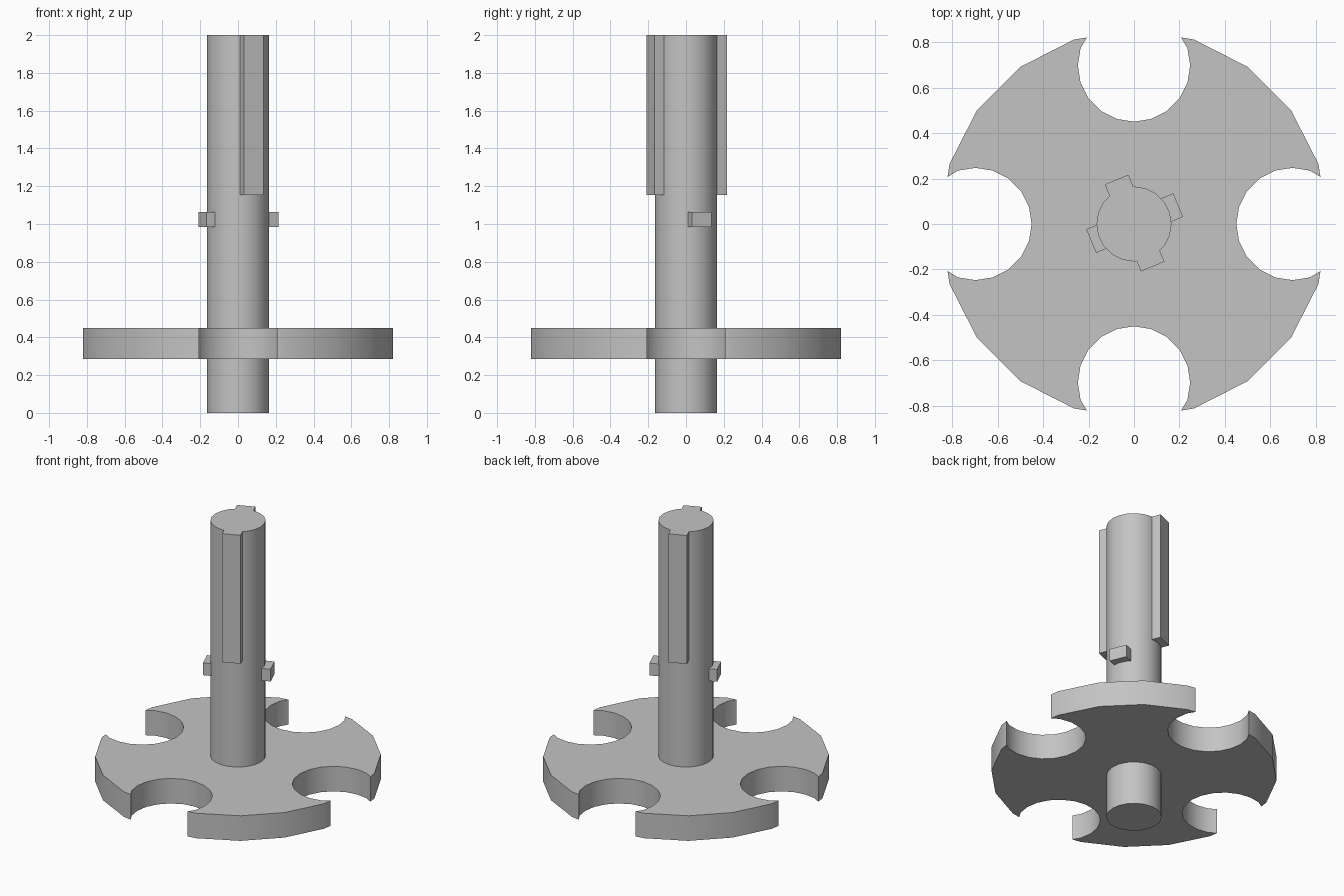
import bpy, bmesh
from math import cos, sin, radians
from mathutils import Matrix, Vector

cube = bpy.data.objects.get("Cube")
if cube:
    bpy.data.objects.remove(cube)

grey = bpy.data.materials.new("plain_grey")
grey.use_nodes = True
colour = (0.55, 0.55, 0.55, 1)
grey.diffuse_color = colour
grey.node_tree.nodes["Principled BSDF"].inputs["Base Color"].default_value = colour


def polar(radius, degrees):
    return Vector((radius * cos(radians(degrees)), radius * sin(radians(degrees))))


def prism(name, outline, bottom, top, smooth=False):
    """Extrude a counter-clockwise outline between two heights."""
    bm = bmesh.new()
    face = bm.faces.new([bm.verts.new((p.x, p.y, bottom)) for p in outline])
    result = bmesh.ops.extrude_face_region(bm, geom=[face], use_keep_orig=True)
    moved = [v for v in result["geom"] if isinstance(v, bmesh.types.BMVert)]
    bmesh.ops.translate(bm, verts=moved, vec=(0, 0, top - bottom))
    bmesh.ops.recalc_face_normals(bm, faces=bm.faces)
    mesh = bpy.data.meshes.new(name)
    bm.to_mesh(mesh)
    bm.free()
    mesh.materials.append(grey)
    obj = bpy.data.objects.new(name, mesh)
    bpy.context.collection.objects.link(obj)
    if smooth:
        bpy.ops.object.select_all(action='DESELECT')
        obj.select_set(True)
        bpy.context.view_layer.objects.active = obj
        bpy.ops.object.shade_smooth_by_angle(angle=radians(30))
    return obj


STEP = 18  # twenty-sided curves throughout

# Disc outline: one quarter is a round notch followed by an outer arc
quarter = [Vector((0.82, -0.207))]
quarter += [Vector((0.697, 0)) + polar(0.247, 288 - i * STEP) for i in range(13)]
quarter += [Vector((0.82, 0.207))]
quarter += [polar(0.853, i * STEP) for i in range(1, 5)]
outline = [Matrix.Rotation(radians(90 * k), 2) @ p for k in range(4) for p in quarter]
prism("notched_disc", outline, 0.285, 0.45, smooth=True)

# Central shaft
prism("shaft", [polar(0.165, i * STEP) for i in range(20)], 0, 2, smooth=True)


# Bars passing through the shaft, showing as keys on both sides
def cross_bar(name, degrees, bottom, top):
    turn = Matrix.Rotation(radians(degrees), 2)
    corners = [(-1, -1), (1, -1), (1, 1), (-1, 1)]
    points = [turn @ Vector((0.207 * x, 0.056 * y)) + Vector((0.003, 0.004)) for x, y in corners]
    prism(name, points, bottom, top)


cross_bar("long_key", -67.5, 1.153, 2)
cross_bar("short_pin", 22.5, 0.983, 1.064)
